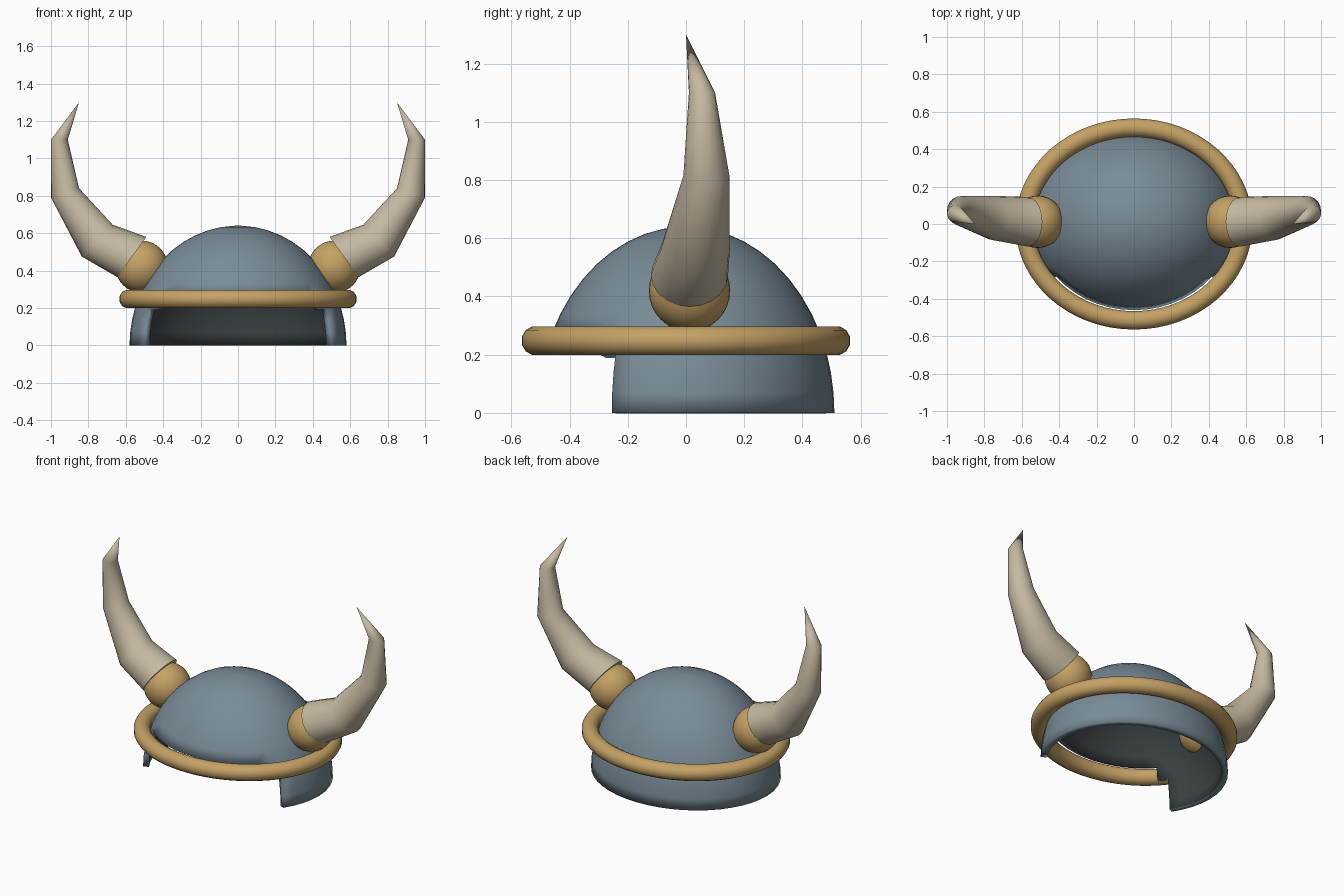
import bpy, bmesh, math
from mathutils import Vector

if "Cube" in bpy.data.objects:
    bpy.data.objects.remove(bpy.data.objects["Cube"])


def material(name, rgb):
    m = bpy.data.materials.new(name)
    m.diffuse_color = (*rgb, 1)
    m.use_nodes = True
    m.node_tree.nodes["Principled BSDF"].inputs["Base Color"].default_value = m.diffuse_color
    return m


STEEL = material("steel", (0.19, 0.26, 0.31))
LINING = material("dark_lining", (0.045, 0.055, 0.06))
BRASS = material("brass", (0.56, 0.36, 0.13))
HORN = material("horn", (0.56, 0.49, 0.36))


def finish(bm, name, *mats, angle=40):
    bmesh.ops.recalc_face_normals(bm, faces=bm.faces)
    me = bpy.data.meshes.new(name)
    bm.to_mesh(me)
    bm.free()
    ob = bpy.data.objects.new(name, me)
    bpy.context.collection.objects.link(ob)
    for m in mats:
        me.materials.append(m)
    bpy.context.view_layer.objects.active = ob
    ob.select_set(True)
    bpy.ops.object.shade_smooth_by_angle(angle=math.radians(angle))
    ob.select_set(False)
    return ob


def loft(bm, rings, close=False):
    pairs = list(zip(rings, rings[1:])) + ([(rings[-1], rings[0])] if close else [])
    for a, b in pairs:
        for i in range(len(a)):
            j = (i + 1) % len(a)
            bm.faces.new((a[i], a[j], b[j], b[i]))


def mirror_x(ob):
    m = ob.modifiers.new("mirror", 'MIRROR')
    m.use_mirror_merge = False


# Dome shell: half ellipsoid with the stepped face opening left out
RX, RY, H, SEG = 0.58, 0.51, 0.64, 48
levels = [0, 0.07, 0.14, 0.2, 0.275] + [H * math.sin(math.radians(a)) for a in range(32, 90, 7)]
bm = bmesh.new()
rings = []
for z in levels:
    s = math.sqrt(1 - (z / H) ** 2)
    rings.append([bm.verts.new((RX * s * math.cos(2 * math.pi * i / SEG),
                                RY * s * math.sin(2 * math.pi * i / SEG), z)) for i in range(SEG)])
loft(bm, rings)
top = bm.verts.new((0, 0, H))
for i in range(SEG):
    bm.faces.new((rings[-1][i], rings[-1][(i + 1) % SEG], top))
opening = []
for f in bm.faces:
    c = f.calc_center_median()
    turn = math.degrees(math.atan2(-c.y / RY, abs(c.x) / RX))
    if (c.z < 0.2 and turn > 30) or (c.z < 0.27 and turn > 37.5):
        opening.append(f)
bmesh.ops.delete(bm, geom=opening, context='FACES')
dome = finish(bm, "helmet_dome", STEEL, LINING)
sol = dome.modifiers.new("thickness", 'SOLIDIFY')
sol.thickness, sol.offset = 0.035, -1
sol.material_offset = 1
sol.material_offset_rim = 0

# Brow ring: oval torus
bm = bmesh.new()
rings = []
for i in range(64):
    a = 2 * math.pi * i / 64
    ring = []
    for k in range(12):
        b = 2 * math.pi * (k + 0.5) / 12
        d = 0.051 * math.cos(b)
        ring.append(bm.verts.new(((0.585 + d) * math.cos(a), (0.515 + d) * math.sin(a),
                                  0.248 + 0.051 * math.sin(b))))
    rings.append(ring)
loft(bm, rings, close=True)
finish(bm, "brow_ring", BRASS)

# Horn sockets: brass balls
bm = bmesh.new()
bmesh.ops.create_uvsphere(bm, u_segments=32, v_segments=16, radius=0.14)
bmesh.ops.translate(bm, verts=bm.verts, vec=(0.515, 0.012, 0.42))
mirror_x(finish(bm, "horn_socket", BRASS))

# Horns: inner and outer outline points (x, z) per ring, plus y centre
sections = [((0.49, 0.58), (0.645, 0.365), 0.012),
            ((0.67, 0.645), (0.835, 0.475), 0.032),
            ((0.85, 0.84), (1.0, 0.79), 0.07),
            ((0.91, 1.1), (1.0, 1.1), 0.055)]
bm = bmesh.new()
rings = []
for (x0, z0), (x1, z1), y in sections:
    p, q = Vector((x0, y, z0)), Vector((x1, y, z1))
    mid, half = (p + q) / 2, (q - p) / 2
    side = Vector((0, half.length, 0))
    rings.append([bm.verts.new(mid + half * math.cos(2 * math.pi * i / 20)
                               + side * math.sin(2 * math.pi * i / 20)) for i in range(20)])
loft(bm, rings)
bm.faces.new(rings[0])
tip = bm.verts.new((0.85, 0, 1.3))
for i in range(20):
    bm.faces.new((rings[-1][i], rings[-1][(i + 1) % 20], tip))
mirror_x(finish(bm, "horn", HORN, angle=60))
